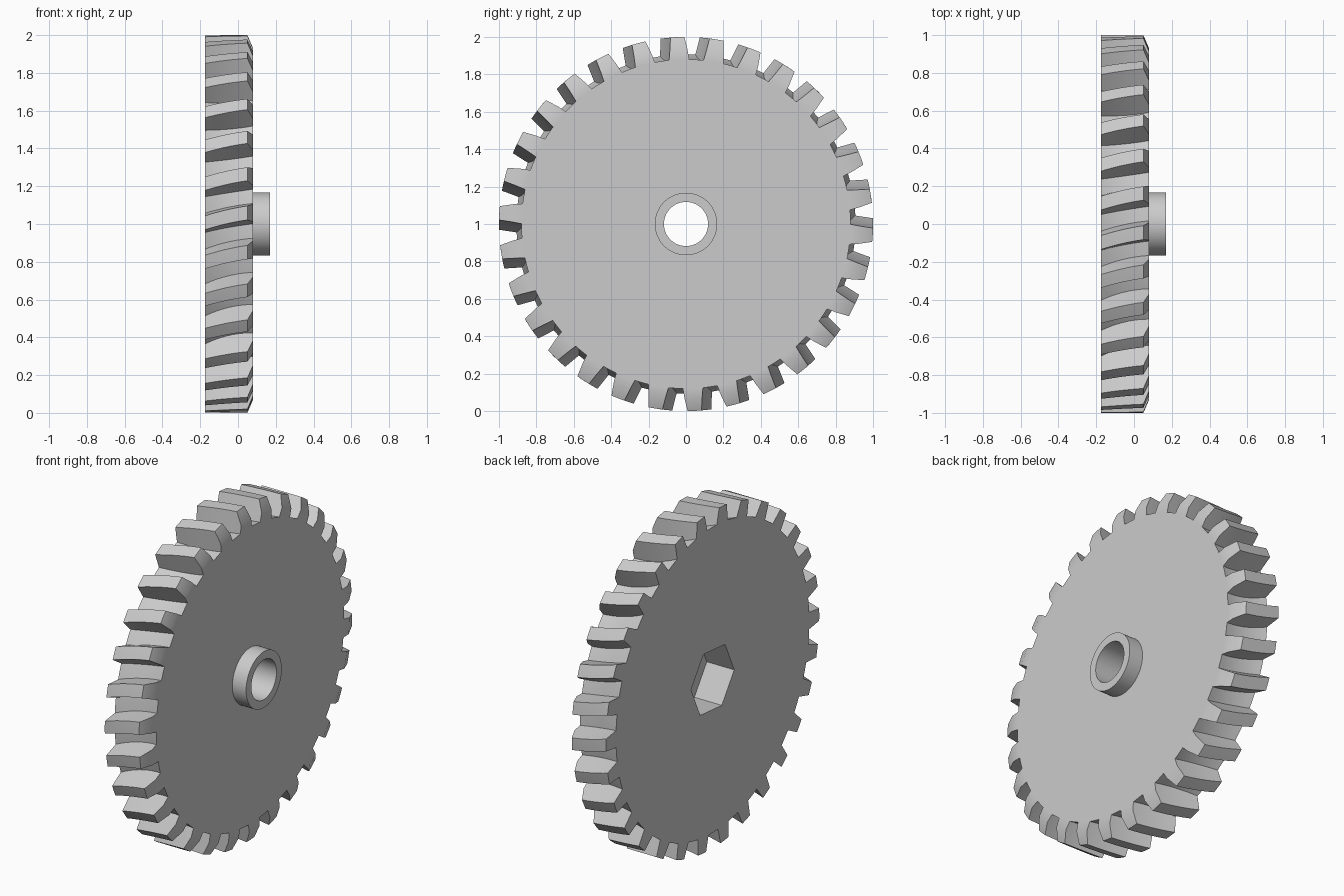
import bpy, bmesh, math

cube = bpy.data.objects.get("Cube")
if cube:
    bpy.data.objects.remove(cube, do_unlink=True)

TEETH = 30
BACK, FACE, HUB_END = -0.175, 0.08, 0.17
CHAMFER_START = 0.05
TIP_R, CHAMFER_R = 1.0, 0.93
HUB_R, BORE_R = 0.167, 0.118

metal = bpy.data.materials.new("light_grey")
metal.use_nodes = True
metal.diffuse_color = (0.6, 0.6, 0.6, 1)
metal.node_tree.nodes["Principled BSDF"].inputs["Base Color"].default_value = (0.6, 0.6, 0.6, 1)


def point(x, r, a):
    """Point at radius r and angle a (from vertical) around the x axis."""
    return (x, r * math.sin(a), 1 + r * math.cos(a))


def loft(name, rings, closed=False):
    """Skin a list of rings; cap the ends or close them into a loop."""
    bm = bmesh.new()
    loops = [[bm.verts.new(p) for p in ring] for ring in rings]
    pairs = list(zip(loops, loops[1:]))
    if closed:
        pairs.append((loops[-1], loops[0]))
    else:
        bm.faces.new(loops[0])
        bm.faces.new(loops[-1])
    n = len(loops[0])
    for a, b in pairs:
        for i in range(n):
            j = (i + 1) % n
            bm.faces.new((a[i], a[j], b[j], b[i]))
    bmesh.ops.recalc_face_normals(bm, faces=bm.faces[:])
    mesh = bpy.data.meshes.new(name)
    bm.to_mesh(mesh)
    bm.free()
    mesh.materials.append(metal)
    obj = bpy.data.objects.new(name, mesh)
    bpy.context.collection.objects.link(obj)
    return obj


def circle(x, r, sides=64, turn=0.0):
    return [point(x, r, turn + math.tau * i / sides) for i in range(sides)]


def half_width(r):
    """Half the angular tooth thickness at radius r."""
    t = (r - 0.88) / (TIP_R - 0.88)
    return 0.061 + t * (0.037 - 0.061)


def tooth_ring(x):
    """Cross-section of the gear: curved helical teeth over a throated root."""
    back = FACE - x
    turn = math.radians(-2.4) - 0.12 * back - 0.40 * back ** 2
    root = 0.876 + 0.9 * (x - 0.01) ** 2
    tip = TIP_R if x <= CHAMFER_START + 1e-6 else CHAMFER_R
    ring = []
    for k in range(TEETH):
        c = turn + math.tau * k / TEETH
        wb, wt = half_width(root), half_width(tip)
        for r, a in ((root, -wb), (tip, -wt), (tip, 0), (tip, wt),
                     (root, wb), (root, math.pi / TEETH)):
            ring.append(point(x, r, c + a))
    return ring


# Toothed wheel with a chamfered front edge
steps = 8
stations = [BACK + (CHAMFER_START - BACK) * i / steps for i in range(steps + 1)] + [FACE]
gear = loft("gear_wheel", [tooth_ring(x) for x in stations])

# Hexagonal pocket in the rear and round bore through the wheel
hex_turn = math.radians(90 - 5)
cutters = [
    loft("hex_cutter", [circle(x, 0.203, 6, hex_turn) for x in (BACK - 0.1, BACK + 0.18)]),
    loft("bore_cutter", [circle(x, BORE_R) for x in (BACK - 0.05, FACE + 0.05)]),
]
for cutter in cutters:
    cutter.hide_render = True
    mod = gear.modifiers.new(cutter.name, 'BOOLEAN')
    mod.operation = 'DIFFERENCE'
    mod.solver = 'EXACT'
    mod.object = cutter
bpy.context.view_layer.update()
graph = bpy.context.evaluated_depsgraph_get()
cut_mesh = bpy.data.meshes.new_from_object(gear.evaluated_get(graph))
gear.modifiers.clear()
gear.data = cut_mesh
for cutter in cutters:
    bpy.data.objects.remove(cutter, do_unlink=True)

# Hub collar on the front face
hub = loft("hub_collar", [circle(FACE, BORE_R), circle(FACE, HUB_R),
                          circle(HUB_END, HUB_R), circle(HUB_END, BORE_R)], closed=True)

# Smooth curved surfaces, keep edges crisp
bpy.ops.object.select_all(action='DESELECT')
for obj in (gear, hub):
    obj.select_set(True)
bpy.context.view_layer.objects.active = gear
bpy.ops.object.shade_smooth_by_angle(angle=math.radians(25))
